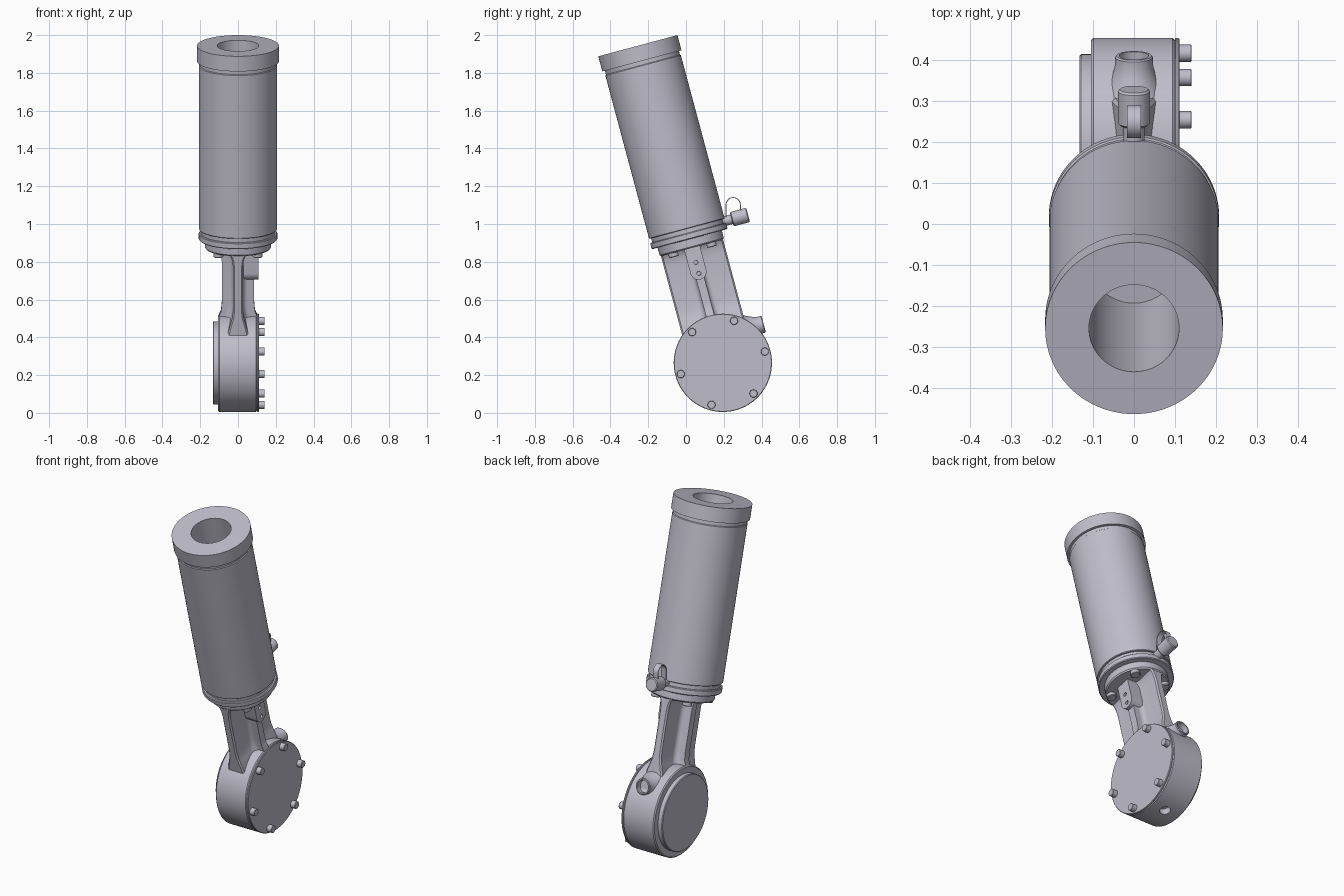
import bpy, bmesh, math
from mathutils import Matrix, Vector

if "Cube" in bpy.data.objects:
    bpy.data.objects.remove(bpy.data.objects["Cube"])

# One grey metal colour
metal = bpy.data.materials.new("grey metal")
metal.use_nodes = True
metal.diffuse_color = (0.52, 0.51, 0.59, 1)
metal.node_tree.nodes["Principled BSDF"].inputs["Base Color"].default_value = metal.diffuse_color

# Tilted frame: origin at the housing centre, z along the strut
TILT = Matrix.Translation((0, 0.195, 0.265)) @ Matrix.Rotation(math.radians(15), 4, 'X')
ALONG_X = Matrix.Rotation(math.radians(90), 4, 'Y')
ALONG_Y = Matrix.Rotation(math.radians(-90), 4, 'X')
parts = []


def at(x, y, z):
    return Matrix.Translation((x, y, z))


def finish(name, bm, matrix):
    bmesh.ops.remove_doubles(bm, verts=bm.verts, dist=1e-5)
    bmesh.ops.transform(bm, matrix=matrix, verts=bm.verts)
    bmesh.ops.recalc_face_normals(bm, faces=bm.faces)
    mesh = bpy.data.meshes.new(name)
    bm.to_mesh(mesh)
    bm.free()
    mesh.materials.append(metal)
    obj = bpy.data.objects.new(name, mesh)
    bpy.context.scene.collection.objects.link(obj)
    parts.append(obj)
    return obj


def lathe(name, profile, matrix=Matrix(), sides=96):
    """Spin (radius, height) points around local z."""
    bm = bmesh.new()
    verts = [bm.verts.new((r, 0, h)) for r, h in profile]
    edges = [bm.edges.new(pair) for pair in zip(verts, verts[1:])]
    bmesh.ops.spin(bm, geom=verts + edges, cent=(0, 0, 0), axis=(0, 0, 1),
                   angle=math.tau, steps=sides, use_merge=True)
    return finish(name, bm, TILT @ matrix)


def disc(name, r, h0, h1, matrix=Matrix(), sides=96, bevel=0.004):
    return lathe(name, [(0, h0), (r - bevel, h0), (r, h0 + bevel), (r, h1 - bevel),
                        (r - bevel, h1), (0, h1)], matrix, sides)


def prism(name, outline, h0, h1, matrix):
    """Extrude a flat outline along local z."""
    bm = bmesh.new()
    face = bm.faces.new([bm.verts.new((x, y, h0)) for x, y in outline])
    new = bmesh.ops.extrude_face_region(bm, geom=[face])["geom"]
    bmesh.ops.translate(bm, vec=(0, 0, h1 - h0),
                        verts=[v for v in new if isinstance(v, bmesh.types.BMVert)])
    return finish(name, bm, matrix)


def drill(target, r, h0, h1, matrix):
    cutter = disc("drill", r, h0, h1, matrix, 32, 0.001)
    cutter.hide_render = True
    parts.remove(cutter)
    mod = target.modifiers.new("hole", 'BOOLEAN')
    mod.operation, mod.solver, mod.object = 'DIFFERENCE', 'EXACT', cutter
    bpy.context.view_layer.objects.active = target
    bpy.ops.object.modifier_apply(modifier=mod.name)
    bpy.data.objects.remove(cutter)


# Round housing, cover plate and end cap
housing = disc("housing", 0.26, -0.105, 0.1, ALONG_X, 128, 0.006)
drill(housing, 0.03, -0.3, -0.22, Matrix())
disc("cover_plate", 0.26, 0.1, 0.111, ALONG_X, 128, 0.003)
disc("end_cap", 0.22, -0.133, -0.1, ALONG_X, 128)
for i in range(6):
    a = math.radians(60 * i)
    disc("cover_screw", 0.021, 0.105, 0.141,
         at(0, 0.23 * math.cos(a), 0.23 * math.sin(a)) @ ALONG_X, 24, 0.002)

# Side port with a recessed opening
lathe("side_port", [(0.1, 0.12), (0.068, 0.18), (0.052, 0.215), (0.046, 0.24), (0.046, 0.258),
                    (0.043, 0.262), (0.036, 0.262), (0.036, 0.228), (0, 0.228)],
      at(0, 0, 0.142) @ ALONG_Y, 48)


# Cross-shaped arm that flares into the housing and the flange
def cross_section(half_x, web, fillet, rib=0.022, half_y=0.17, steps=6):
    quarter = [(half_x, rib)]
    for i in range(steps + 1):
        a = math.pi / 2 * i / steps
        quarter.append((web + fillet * (1 - math.sin(a)), rib + fillet * (1 - math.cos(a))))
    quarter += [(web, half_y - 0.008), (web - 0.008, half_y)]
    upper = quarter + [(-x, y) for x, y in reversed(quarter)]
    return upper + [(-x, -y) for x, y in upper]


sections = [(0.12, 0.1, 0.07, 0.02), (0.22, 0.1, 0.05, 0.035), (0.265, 0.1, 0.037, 0.035),
            (0.285, 0.09, 0.031, 0.03), (0.33, 0.086, 0.026, 0.026), (0.56, 0.086, 0.026, 0.026),
            (0.6, 0.089, 0.03, 0.03), (0.62, 0.096, 0.036, 0.036), (0.64, 0.112, 0.048, 0.05)]
bm = bmesh.new()
rings = [[bm.verts.new((x, y, s)) for x, y in cross_section(*dims)] for s, *dims in sections]
for low, high in zip(rings, rings[1:]):
    for i in range(len(low)):
        bm.faces.new((low[i - 1], low[i], high[i], high[i - 1]))
bm.faces.new(rings[0])
bm.faces.new(rings[-1])
finish("arm", bm, TILT)

# Rounded lug with two holes on the arm
arc = [math.pi * (1 + i / 16) for i in range(17)]
lug_outline = [(0.043 * math.cos(a), 0.5 + 0.043 * math.sin(a)) for a in arc]
lug_outline += [(0.043, 0.635), (-0.043, 0.635)]
FACE_X = Matrix(((0, 0, 1, 0), (1, 0, 0, 0), (0, 1, 0, 0), (0, 0, 0, 1)))
lug = prism("lug", lug_outline, 0.03, 0.108, TILT @ FACE_X)
for s in (0.49, 0.55):
    drill(lug, 0.011, 0.088, 0.13, at(0, 0, s) @ ALONG_X)

# Mounting flange and its bolts
lathe("mounting_flange", [(0, 0.63), (0.17, 0.63), (0.176, 0.637), (0.176, 0.678), (0.204, 0.678),
                          (0.208, 0.682), (0.208, 0.708), (0.204, 0.712), (0.196, 0.712),
                          (0.196, 0.74), (0, 0.74)], sides=128)
for i in range(4):
    a = math.radians(45 + 90 * i)
    disc("flange_bolt", 0.026, 0.608, 0.635,
         at(0.147 * math.cos(a), 0.147 * math.sin(a), 0), 24, 0.003)

# Barrel and bored top cap
lathe("barrel", [(0.19, 0.735), (0.204, 0.735), (0.207, 0.738), (0.207, 1.63), (0.203, 1.634),
                 (0.203, 1.66), (0.11, 1.66), (0.11, 1.09), (0, 1.09), (0, 0.735), (0.19, 0.735)],
      sides=128)
lathe("top_cap", [(0.11, 1.655), (0.217, 1.655), (0.217, 1.738), (0.11, 1.738), (0.11, 1.655)],
      sides=128)

# Valve with a stem and a strap loop
disc("valve_stem", 0.026, 0.18, 0.25, at(0, 0, 0.722) @ ALONG_Y, 32, 0.002)
disc("valve_body", 0.039, 0.242, 0.332, at(0, 0, 0.722) @ ALONG_Y, 48, 0.005)
outer = [(0.25 + 0.04 * math.cos(math.pi * i / 20), 1.102 + 0.04 * math.sin(math.pi * i / 20))
         for i in range(21)]
outer = [(0.29, 1.06)] + outer + [(0.21, 1.03)]
inner = [(0.25 + (y - 0.25) * 0.9, z - (0.004 if z > 1.11 else 0)) for y, z in reversed(outer)]
prism("strap_loop", outer + inner, -0.017, 0.017, FACE_X)

# Smooth shading with crisp edges
bpy.ops.object.select_all(action='DESELECT')
for obj in parts:
    obj.select_set(True)
bpy.context.view_layer.objects.active = parts[0]
bpy.ops.object.shade_smooth_by_angle(angle=math.radians(30))
